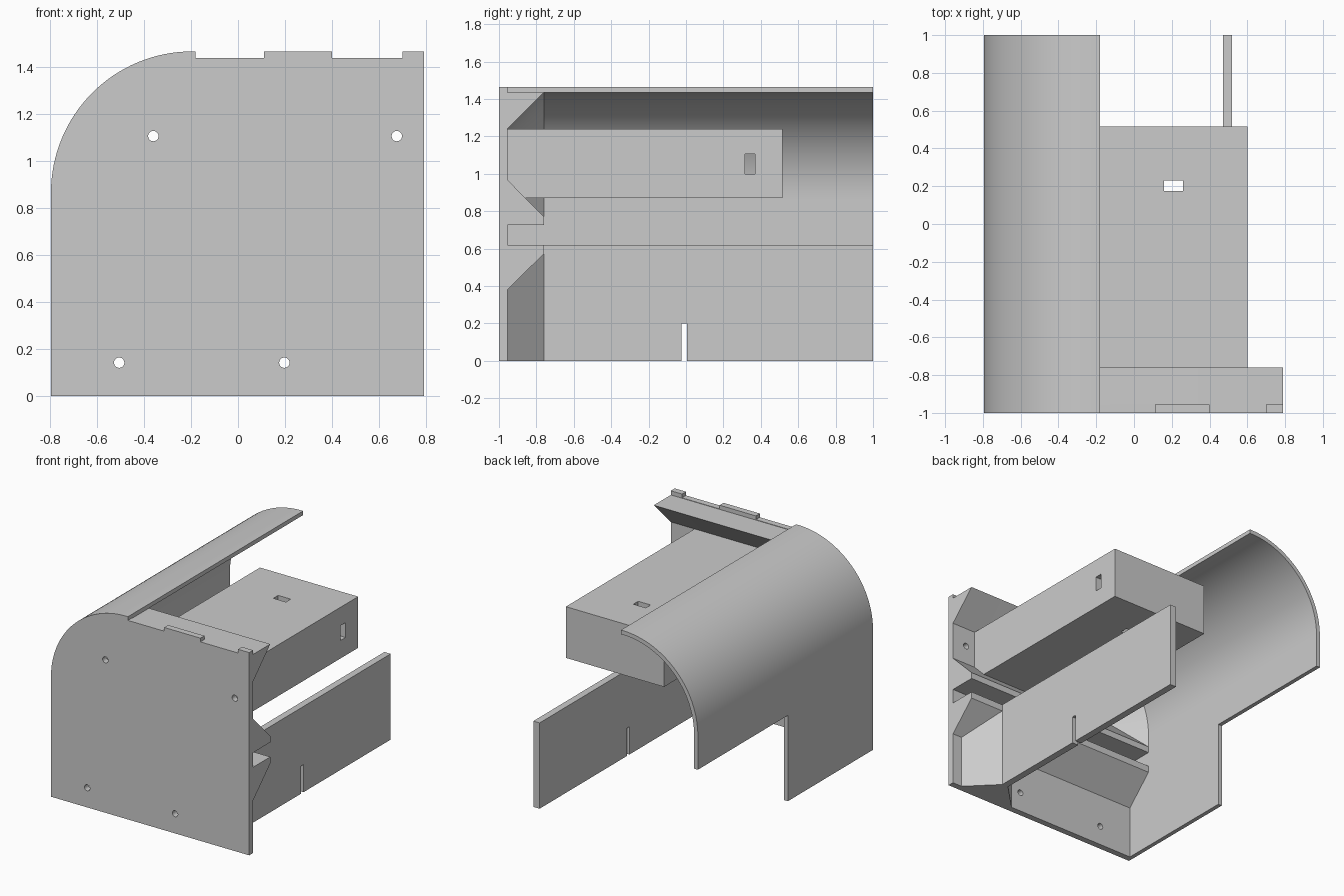
import bpy, bmesh, math
from mathutils import Vector

if "Cube" in bpy.data.objects:
    bpy.data.objects.remove(bpy.data.objects["Cube"], do_unlink=True)

grey = bpy.data.materials.new("plain grey")
grey.use_nodes = True
grey.diffuse_color = (0.6, 0.6, 0.6, 1)
grey.node_tree.nodes["Principled BSDF"].inputs["Base Color"].default_value = (0.6, 0.6, 0.6, 1)

# Main dimensions
LEFT, RIGHT, TOP = -0.795, 0.79, 1.465
RADIUS, WALL, EDGE = 0.6, 0.03, -0.18
FRONT, INNER, BRACE = -1.0, -0.955, -0.76


def finish(name, bm):
    bmesh.ops.recalc_face_normals(bm, faces=bm.faces)
    mesh = bpy.data.meshes.new(name)
    bm.to_mesh(mesh)
    bm.free()
    mesh.materials.append(grey)
    obj = bpy.data.objects.new(name, mesh)
    bpy.context.collection.objects.link(obj)
    return obj


def prism(name, points, axis, start, end):
    """Extrude a 2D outline along one axis."""
    def place(p, t):
        return {"x": (t, *p), "y": (p[0], t, p[1]), "z": (*p, t)}[axis]
    bm = bmesh.new()
    face = bm.faces.new([bm.verts.new(place(p, start)) for p in points])
    extruded = bmesh.ops.extrude_face_region(bm, geom=[face])["geom"]
    shift = Vector(place((0, 0), end - start))
    bmesh.ops.translate(bm, vec=shift, verts=[v for v in extruded if isinstance(v, bmesh.types.BMVert)])
    return finish(name, bm)


def box(name, x, y, z):
    return prism(name, [(x[0], y[0]), (x[1], y[0]), (x[1], y[1]), (x[0], y[1])], "z", *z)


def select(obj):
    bpy.ops.object.select_all(action="DESELECT")
    obj.select_set(True)
    bpy.context.view_layer.objects.active = obj


def cut(obj, cutters):
    for cutter in cutters:
        cutter.hide_render = True
        mod = obj.modifiers.new("cut", "BOOLEAN")
        mod.operation, mod.solver, mod.object = "DIFFERENCE", "EXACT", cutter
        select(obj)
        bpy.ops.object.modifier_apply(modifier=mod.name)
        bpy.data.objects.remove(cutter, do_unlink=True)


def smooth(obj):
    select(obj)
    bpy.ops.object.shade_smooth_by_angle(angle=math.radians(25))


def wall_path(inset, bottom, end, steps=32):
    """Side wall, rounded corner and flat top, offset inward by inset."""
    cx, cz, r = LEFT + RADIUS, TOP - RADIUS, RADIUS - inset
    arc = [(cx - r * math.cos(a), cz + r * math.sin(a))
           for a in (math.pi / 2 * i / steps for i in range(steps + 1))]
    return [(LEFT + inset, bottom)] + arc + [(end, TOP - inset)]


# Front plate with top tabs and four screw holes
low = TOP - 0.027
tabs = [(EDGE, low), (0.11, low), (0.11, TOP), (0.4, TOP), (0.4, low),
        (0.7, low), (0.7, TOP), (RIGHT, TOP), (RIGHT, 0)]
plate = prism("front_plate", wall_path(0, 0, EDGE) + tabs, "y", FRONT, INNER)
holes = []
for x, z in [(-0.36, 1.105), (0.675, 1.105), (-0.505, 0.142), (0.197, 0.142)]:
    ring = [(x + 0.022 * math.cos(i * math.pi / 12), z + 0.022 * math.sin(i * math.pi / 12)) for i in range(24)]
    holes.append(prism("hole_cutter", ring, "y", FRONT - 0.1, INNER + 0.1))
cut(plate, holes)
smooth(plate)

# Curved side shell, with its lower rear corner removed
shell = prism("curved_shell", wall_path(0, 0, EDGE) + wall_path(WALL, 0, EDGE)[::-1], "y", INNER, 1)
cut(shell, [box("corner_cutter", (LEFT - 0.1, LEFT + 0.2), (-0.028, 1.1), (-0.1, 0.62))])
smooth(shell)

# Sloped brace following the inside of the shell and the top lip
bm = bmesh.new()
depth = BRACE - INNER
outer = wall_path(WALL, 0.73, RIGHT)
inner = wall_path(WALL + depth, 0.73, RIGHT)
rows = [[bm.verts.new(p) for p in ((a[0], INNER, a[1]), (a[0], BRACE, a[1]), (b[0], INNER, b[1]))]
        for a, b in zip(outer, inner)]
for r, s in zip(rows, rows[1:]):
    for i in range(3):
        j = (i + 1) % 3
        bm.faces.new((r[i], r[j], s[j], s[i]))
bm.faces.new(rows[0])
bm.faces.new(rows[-1])
smooth(finish("rim_brace", bm))

# Two shelves with sloped braces and a gap between them
shelf_left = LEFT + WALL
prism("upper_shelf", [(INNER, 0.725), (BRACE, 0.725), (BRACE, 0.77), (INNER, 0.968)], "x", shelf_left, RIGHT)
prism("lower_shelf", [(INNER, 0.38), (BRACE, 0.572), (BRACE, 0.62), (INNER, 0.62)], "x", shelf_left, RIGHT)

# Long box with a vertical slot and a side slot
arm = box("box_arm", (-0.185, 0.6), (INNER, 0.515), (0.87, 1.24))
cut(arm, [box("slot_cutter", (0.16, 0.26), (0.175, 0.23), (0.8, 1.3)),
          box("slot_cutter", (-0.3, 0.7), (0.315, 0.37), (1.0, 1.107))])

# Lower fin with a slit, braced on both sides
fin = box("lower_fin", (0.47, 0.52), (INNER, 1), (0, 0.62))
cut(fin, [box("slit_cutter", (0.4, 0.6), (-0.025, 0.005), (-0.1, 0.2))])
for name, x, side in [("fin_brace_left", 0.52, 1), ("fin_brace_right", 0.47, -1)]:
    prism(name, [(x, INNER), (x + side * depth, INNER), (x, BRACE)], "z", 0, 0.6)
